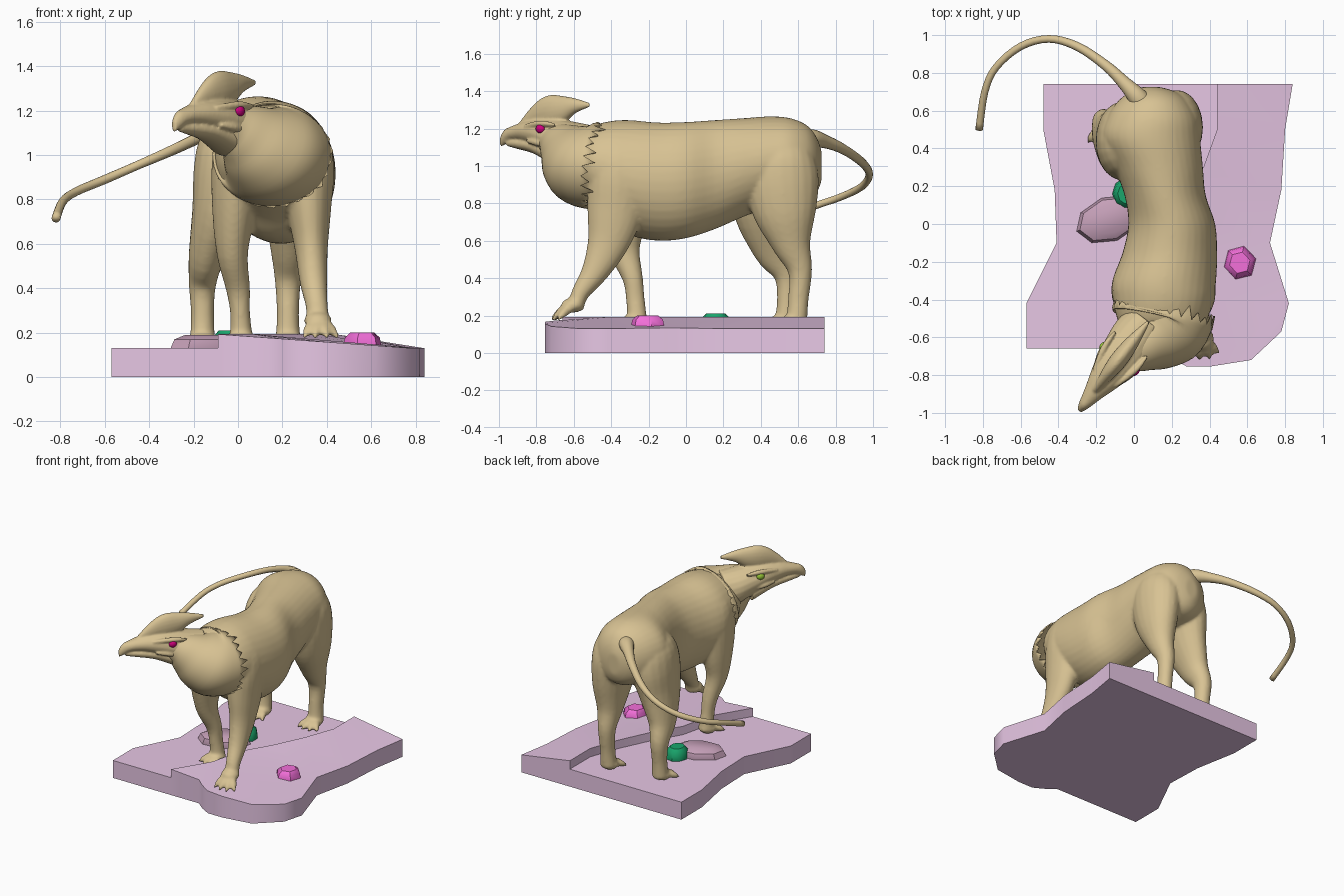
import bpy, bmesh, math
from mathutils import Vector, Matrix

if "Cube" in bpy.data.objects:
    bpy.data.objects.remove(bpy.data.objects["Cube"])

Y, Z = Vector((0, 1, 0)), Vector((0, 0, 1))


def material(name, rgb):
    m = bpy.data.materials.new(name)
    m.diffuse_color = (*rgb, 1)
    m.use_nodes = True
    m.node_tree.nodes["Principled BSDF"].inputs["Base Color"].default_value = m.diffuse_color
    return m


TAN = material("tan", (.69, .545, .295))
STONE = material("stone", (.80, .57, .78))
MAUVE = material("mauve", (.56, .35, .48))
PINK = material("pink", (.90, .16, .70))
GREEN = material("green", (.01, .38, .15))
RED_EYE = material("red_eye", (.62, .0, .20))
LIME_EYE = material("lime_eye", (.32, .58, .04))


def finish(bm, name, mat, sharp=None):
    me = bpy.data.meshes.new(name)
    bm.to_mesh(me)
    bm.free()
    me.materials.append(mat)
    ob = bpy.data.objects.new(name, me)
    bpy.context.collection.objects.link(ob)
    me.shade_smooth()
    if sharp is not None:
        me.set_sharp_from_angle(angle=math.radians(sharp))
    return ob


def resample(pts, k):
    # Catmull-Rom through tuples of any length
    out = []
    for i in range(len(pts) - 1):
        p0, p1, p2, p3 = (pts[max(i - 1, 0)], pts[i], pts[i + 1], pts[min(i + 2, len(pts) - 1)])
        for j in range(k):
            t = j / k
            out.append(tuple(.5 * (2 * b + (c - a) * t + (2 * a - 5 * b + 4 * c - d) * t * t
                                   + (3 * b - a - 3 * c + d) * t ** 3)
                             for a, b, c, d in zip(p0, p1, p2, p3)))
    return out + [tuple(pts[-1])]


def loft(bm, pts, ref, n=24, k=4, tangent=None, cap=True, teeth=0.0):
    # pts: (x, y, z, side radius, up radius)
    pts = resample(pts, k) if k > 1 else pts
    rings = []
    for i, p in enumerate(pts):
        a, b = pts[max(i - 1, 0)], pts[min(i + 1, len(pts) - 1)]
        t = tangent or (Vector(b[:3]) - Vector(a[:3])).normalized()
        side = t.cross(ref).normalized()
        up = side.cross(t)
        ring = []
        for j in range(n):
            ang = math.tau * j / n
            co = Vector(p[:3]) + side * math.cos(ang) * p[3] + up * math.sin(ang) * p[4]
            if teeth and i == len(pts) - 1:
                co += t * (teeth * (1 + .35 * math.sin(j * 2.3)) if j % 2 else 0)
            ring.append(bm.verts.new(co))
        rings.append(ring)
    faces = []
    for r, s in zip(rings, rings[1:]):
        for j in range(n):
            faces.append(bm.faces.new((r[j], r[(j + 1) % n], s[(j + 1) % n], s[j])))
    if cap:
        faces += [bm.faces.new(rings[0]), bm.faces.new(rings[-1])]
    bmesh.ops.recalc_face_normals(bm, faces=faces)


def ball(bm, c, size, rot=0):
    m = Matrix.Translation(c) @ Matrix.Rotation(rot, 4, 'Z') @ Matrix.Diagonal((*size, 1))
    bmesh.ops.create_uvsphere(bm, u_segments=16, v_segments=10, radius=1, matrix=m)


def fuse(ob, voxel, steps):
    m = ob.modifiers.new("fuse", 'REMESH')
    m.mode, m.voxel_size, m.use_smooth_shade = 'VOXEL', voxel, True
    s = ob.modifiers.new("soften", 'SMOOTH')
    s.factor, s.iterations = .5, steps


def leg(path, ground, yaw, lift=0):
    # rounded top leaning into the torso, then the limb, palm and four clawed toes
    x, y, z, rx, ry = path[0]
    inner = .13 - x
    top = [(x + inner * .5, y, z + .23, rx * .35, ry * .4), (x + inner * .12, y, z + .13, rx * .9, ry * .85)]
    loft(bm, top + path, Y, 20)
    foot = Vector((path[-1][0], path[-1][1], ground))
    ball(bm, foot + Vector((0, -.015, .04 + lift)), (.064, .064, .04))
    for i in range(4):
        a = yaw + (i - 1.5) * .42
        d = Vector((math.sin(a), -math.cos(a), 0))
        toe = [(.0, .042, .026), (.06, .038, .026), (.095, .027, .023), (.132, .008, .008)]
        loft(bm, [(*(foot + d * s + Z * (h + lift * (1 - s / .14))), r, r) for s, h, r in toe], Z, 10, 3)


# Torso: y, centre x, top, bottom, half width
bm = bmesh.new()
torso = [(-.56, .14, 1.17, .84, .20), (-.5, .15, 1.215, .78, .24),
         (-.4, .155, 1.24, .71, .265), (-.3, .16, 1.245, .63, .275), (-.15, .19, 1.232, .60, .25),
         (0, .2, 1.235, .613, .23), (.15, .165, 1.245, .66, .215), (.3, .13, 1.255, .725, .235),
         (.45, .09, 1.265, .78, .26), (.56, .095, 1.255, .8, .24), (.65, .1, 1.215, .82, .185),
         (.70, .1, 1.15, .86, .12), (.725, .09, 1.08, .92, .05)]
loft(bm, [(cx, y, (t + b) / 2, w, (t - b) / 2) for y, cx, t, b, w in torso], Z, 36, tangent=Y)

# Front legs, the right one stepping forward
leg([(.305, -.36, .93, .128, .165), (.32, -.38, .75, .10, .15), (.33, -.42, .58, .075, .11),
     (.34, -.49, .43, .062, .072), (.355, -.565, .32, .05, .048), (.36, -.59, .24, .055, .042)], .165, .12, .05)
leg([(.0, -.35, .93, .12, .16), (-.02, -.34, .72, .095, .13), (-.025, -.33, .55, .07, .085),
     (.0, -.285, .4, .055, .055), (.01, -.27, .28, .045, .05), (.015, -.26, .16, .055, .055)], .13, -.1)
# Hind legs
leg([(-.055, .44, .93, .145, .21), (-.09, .44, .75, .118, .185), (-.14, .48, .55, .083, .12),
     (-.16, .54, .42, .062, .072), (-.16, .54, .28, .052, .054), (-.16, .53, .16, .058, .058)], .13, -.1)
leg([(.225, .51, .93, .14, .20), (.235, .53, .75, .12, .17), (.23, .565, .58, .085, .105),
     (.225, .61, .44, .06, .065), (.225, .60, .28, .05, .055), (.225, .59, .16, .058, .058)], .13, .05)
fuse(finish(bm, "body_and_legs", TAN), .011, 7)

# Tail
bm = bmesh.new()
tail = [(.07, .60, 1.12, .06), (.02, .67, 1.145, .052), (-.05, .745, 1.13, .036), (-.15, .84, 1.09, .027),
        (-.3, .94, 1.02, .023), (-.45, .98, .955, .02), (-.6, .94, .89, .02), (-.73, .83, .835, .019),
        (-.79, .7, .79, .019), (-.82, .5, .715, .02)]
loft(bm, [(*p, p[3]) for p in tail], Z, 14, 4)
finish(bm, "tail", TAN)

# Neck with jagged feather collar
bm = bmesh.new()
neck = [(-.08, -.73, 1.15, .085, .075), (-.02, -.685, 1.125, .11, .11), (.035, -.65, 1.09, .14, .15),
        (.09, -.605, 1.045, .195, .195), (.135, -.55, 1.01, .25, .225), (.15, -.50, 1.0, .272, .232)]
loft(bm, neck, Z, 52, 4, cap=False, teeth=.055)
collar = finish(bm, "neck_collar", TAN)
sol = collar.modifiers.new("thickness", 'SOLIDIFY')
sol.thickness = .01

# Head: u runs back from the beak tip, v sideways
BACK, SIDE = Vector((.61, .79, 0)), Vector((.79, -.61, 0))


def H(u, v, z):
    return Vector((-.29, -.99, z)) + BACK * u + SIDE * v


def head_loft(rows):
    loft(bm, [(*H(u, 0, (t + b) / 2), w, (t - b) / 2) for u, t, b, w in rows], Z, 20, 4, tangent=BACK.normalized())


bm = bmesh.new()
# upper beak and skull
head_loft([(0, 1.16, 1.10, .012), (.03, 1.195, 1.115, .026), (.07, 1.21, 1.135, .038), (.13, 1.228, 1.135, .055),
           (.2, 1.245, 1.12, .078), (.3, 1.255, 1.085, .107), (.4, 1.25, 1.03, .124),
           (.5, 1.235, .98, .135), (.6, 1.22, .94, .12)])
# lower jaw
head_loft([(.045, 1.14, 1.105, .018), (.12, 1.15, 1.09, .04), (.25, 1.15, 1.06, .074), (.4, 1.13, .99, .105)])
# crest
head_loft([(.13, 1.235, 1.2, .015), (.2, 1.305, 1.2, .028), (.27, 1.358, 1.2, .04), (.34, 1.38, 1.2, .046),
           (.42, 1.374, 1.225, .042), (.5, 1.362, 1.28, .03), (.6, 1.338, 1.315, .009)])
# brows and mouth corners
for s in (-1, 1):
    for ridge in ([(.22, .07, 1.213, .010), (.3, .09, 1.222, .017), (.37, .104, 1.226, .017), (.45, .107, 1.22, .008)],
                  [(.24, .08, 1.135, .010), (.32, .098, 1.125, .019), (.39, .105, 1.11, .010)]):
        loft(bm, [(*H(u, s * v, z), r, r) for u, v, z, r in ridge], Z, 10, 3)
fuse(finish(bm, "head", TAN), .007, 5)

# Eyes
for s, mat, name in ((1, RED_EYE, "right_eye"), (-1, LIME_EYE, "left_eye")):
    bm = bmesh.new()
    ball(bm, H(.35, s * .107, 1.198), (.028, .02, .024), math.atan2(.79, .61))
    finish(bm, name, mat)


def prism(name, tops):
    bm = bmesh.new()
    top = [bm.verts.new(p) for p in tops]
    low = [bm.verts.new((p[0], p[1], 0)) for p in tops]
    n = len(tops)
    for i in range(n):
        bm.faces.new((top[i], top[(i + 1) % n], low[(i + 1) % n], low[i]))
    bm.faces.new(low)
    cap = bm.faces.new(top)
    bmesh.ops.triangulate(bm, faces=[cap])
    bmesh.ops.recalc_face_normals(bm, faces=bm.faces)
    finish(bm, name, STONE, 50)


# Stone base: low ledge and raised sloping ledge share the step line
step = [(.44, .74), (.44, .5), (.36, .28), (.25, .05), (.13, -.15), (.07, -.4), (-.09, -.66)]
left = [(-.57, -.66), (-.57, -.42), (-.41, -.1), (-.42, .18), (-.48, .5), (-.48, .74)]
right = [(.14, -.66), (.2, -.71), (.28, -.755), (.4, -.755), (.62, -.72), (.78, -.57), (.82, -.42),
         (.72, -.1), (.78, .18), (.8, .5), (.84, .74)]
prism("base_low_ledge", [(x, y, .13) for x, y in step + left])
prism("base_raised_ledge", [(x, y, .193) for x, y in step]
      + [(x, y, max(.13, .193 - .072 * (x + .09))) for x, y in right])


# Loose faceted rocks: centre, half sizes, top height, sides, turn
def rock(name, mat, cx, cy, rx, ry, top, n, rot):
    bm = bmesh.new()
    rings = [(0, 0, .09 + (top - .09) * f, rx * s, ry * s) for f, s in ((0, .9), (.4, 1), (.8, .9), (1, .62))]
    loft(bm, rings, Y, n, 1)
    bmesh.ops.transform(bm, verts=bm.verts, matrix=Matrix.Translation((cx, cy, 0)) @ Matrix.Rotation(rot, 4, 'Z'))
    finish(bm, name, mat, 40)


rock("pink_rock", PINK, .56, -.205, .09, .095, .2, 6, .25)
rock("mauve_rock", MAUVE, -.13, .025, .185, .12, .19, 8, .35)
rock("green_rock", GREEN, -.04, .16, .075, .085, .21, 9, 0)
